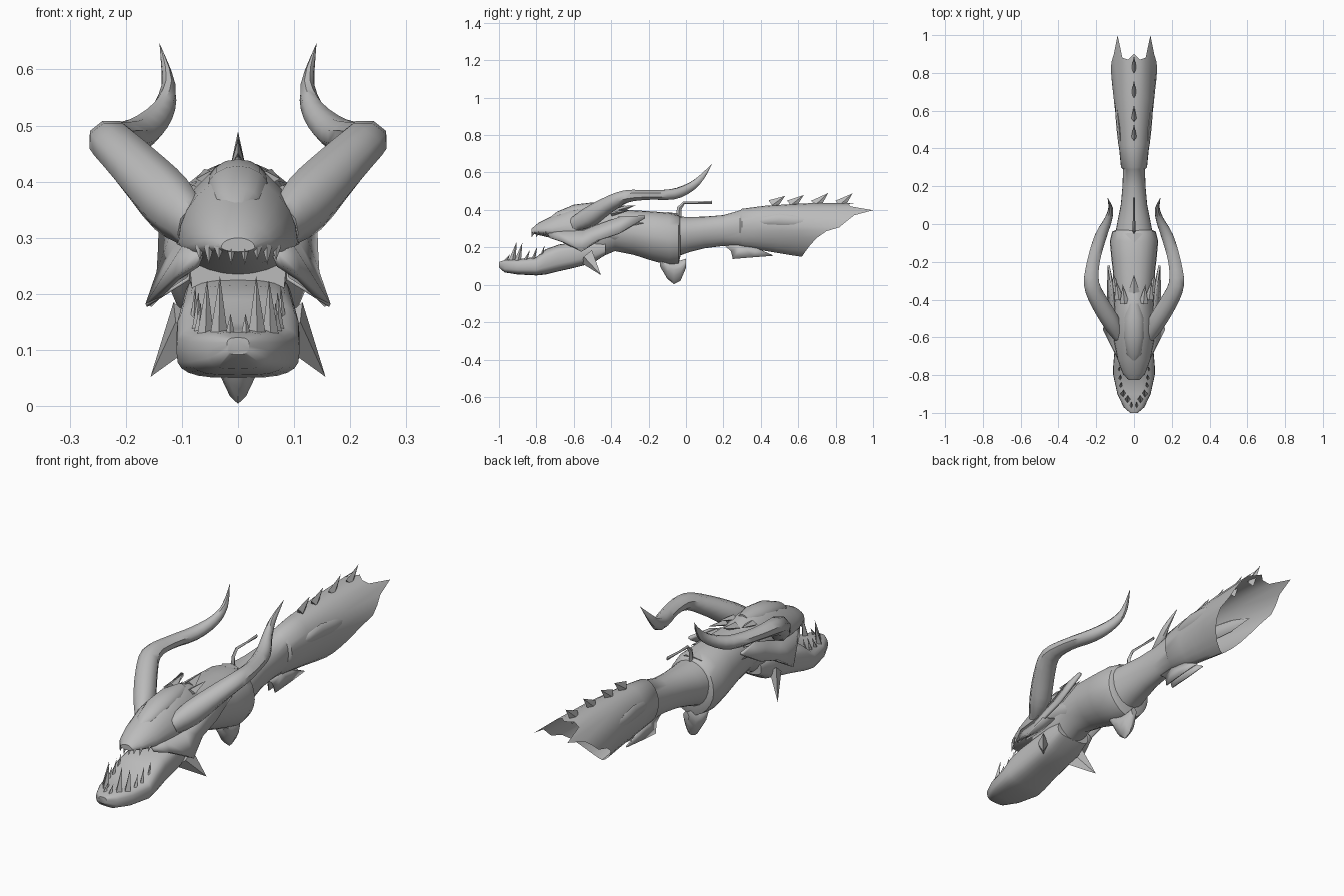
import bpy, math
from mathutils import Vector

if "Cube" in bpy.data.objects:
    bpy.data.objects.remove(bpy.data.objects["Cube"])

grey = bpy.data.materials.new("stone_grey")
grey.diffuse_color = (0.5, 0.5, 0.5, 1)
grey.use_nodes = True
grey.node_tree.nodes["Principled BSDF"].inputs["Base Color"].default_value = grey.diffuse_color


def make(name, verts, faces, mirror=False, thick=0, angle=40):
    me = bpy.data.meshes.new(name)
    me.from_pydata([tuple(v) for v in verts], [], faces)
    me.materials.append(grey)
    ob = bpy.data.objects.new(name, me)
    bpy.context.collection.objects.link(ob)
    bpy.ops.object.select_all(action='DESELECT')
    ob.select_set(True)
    bpy.context.view_layer.objects.active = ob
    bpy.ops.object.mode_set(mode='EDIT')
    bpy.ops.mesh.select_all(action='SELECT')
    bpy.ops.mesh.remove_doubles(threshold=0.0001)
    bpy.ops.mesh.normals_make_consistent(inside=False)
    bpy.ops.object.mode_set(mode='OBJECT')
    bpy.ops.object.shade_smooth_by_angle(angle=math.radians(angle))
    if thick:
        ob.modifiers.new("thickness", 'SOLIDIFY').thickness = thick
    if mirror:
        ob.modifiers.new("mirror", 'MIRROR')
    return ob


def skin(rings, n, cap_start, cap_end):
    faces = [(r * n + i, r * n + (i + 1) % n, (r + 1) * n + (i + 1) % n, (r + 1) * n + i)
             for r in range(rings - 1) for i in range(n)]
    if cap_start:
        faces.append(tuple(range(n)))
    if cap_end:
        faces.append(tuple(range((rings - 1) * n, rings * n)))
    return faces


def loft(name, stations, power=2.0, mid=0.5, n=24, caps=(True, True), rim=None):
    """Stations along y: y, half width, top z, bottom z, then optional backward lean
    of the top and power of the lower half. rim gives y of the last ring, bottom to top."""
    verts = []
    for j, (y, w, top, bot, *more) in enumerate(stations):
        lean = more[0] if more else 0
        low = more[1] if len(more) > 1 else power
        zm = bot + mid * (top - bot)
        for i in range(n):
            a = 2 * math.pi * i / n
            c, s = math.cos(a), math.sin(a)
            p = power if s > 0 else low
            x = w * math.copysign(abs(c) ** (2 / p), c)
            h = (top - zm) if s > 0 else (zm - bot)
            z = zm + h * math.copysign(abs(s) ** (2 / p), s)
            yy = y + lean * (z - bot) / (top - bot)
            if rim and j == len(stations) - 1:
                d = (i + n // 4) % n
                yy = rim[min(d, n - d)]
            verts.append((x, yy, z))
    return make(name, verts, skin(len(stations), n, *caps))


def tube(name, pts, n=4, mirror=False, angle=40, turn=0):
    """Sweep through points: x, y, z, side radius, upper radius."""
    P = [Vector(p[:3]) for p in pts]
    verts = []
    for j, p in enumerate(pts):
        t = (P[min(j + 1, len(P) - 1)] - P[max(j - 1, 0)]).normalized()
        ref = Vector((0, 0, 1)) if abs(t.z) < 0.85 else Vector((0, -1, 0))
        side = t.cross(ref).normalized()
        up = side.cross(t)
        for i in range(n):
            a = 2 * math.pi * (i + turn) / n
            verts.append(P[j] + side * math.cos(a) * p[3] + up * math.sin(a) * p[4])
    return make(name, verts, skin(len(pts), n, True, pts[-1][3] > 0), mirror, 0, angle)


def smooth_path(pts, steps=3):
    """Catmull-Rom refinement of a tube path."""
    out = []
    for i in range(len(pts) - 1):
        a, b, c, d = (pts[max(i - 1, 0)], pts[i], pts[i + 1], pts[min(i + 2, len(pts) - 1)])
        for k in range(steps):
            t = k / steps
            out.append(tuple(0.5 * (2 * q + (r - p) * t + (2 * p - 5 * q + 4 * r - s) * t * t
                                    + (3 * q - p - 3 * r + s) * t ** 3)
                             for p, q, r, s in zip(a, b, c, d)))
    return out + [tuple(pts[-1])]


def spike(name, base, tip, rs, ru, mirror=False):
    return tube(name, [(*base, rs, ru), (*tip, 0, 0)], 4, mirror, 20)


def strip(name, tops, bots, thick=0.012):
    m = len(tops)
    return make(name, tops + bots, [(i, i + 1, m + i + 1, m + i) for i in range(m - 1)],
                True, thick, 25)


# Skull with rounded dome
loft("skull", [(-.825, .03, .30, .275), (-.79, .06, .33, .266), (-.72, .086, .365, .25),
               (-.62, .106, .41, .235), (-.52, .11, .432, .22), (-.42, .105, .425, .21),
               (-.33, .095, .40, .2)], 1.9, 0.33)
# Raised brow shield on the dome
loft("brow_shield", [(-.73, .012, .358, .34), (-.69, .04, .39, .34), (-.6, .055, .428, .36),
                     (-.5, .055, .44, .37), (-.42, .03, .432, .38)], 2, 0.4, 16)
# Lower jaw
loft("lower_jaw", [(-1, .02, .122, .092), (-.97, .055, .132, .066), (-.9, .088, .138, .055),
                   (-.8, .11, .148, .05), (-.75, .11, .19, .055), (-.68, .104, .215, .072),
                   (-.6, .1, .228, .09), (-.5, .096, .24, .115), (-.43, .088, .23, .16)], 3.2)
# Throat and shoulder, ending in a flared collar
loft("shoulder", [(-.62, .085, .34, .14, 0, 2.2), (-.45, .095, .40, .15, 0, 2),
                  (-.38, .1, .402, .18, 0, 1.8), (-.28, .108, .398, .16, 0, 1.8),
                  (-.18, .12, .392, .128, 0, 1.8), (-.09, .128, .385, .105, 0, 1.8),
                  (-.04, .115, .372, .11, 0, 1.8), (-.03, .095, .36, .15)], 2.2, 0.5)
loft("collar_keel", [(-.14, .03, .15, .1), (-.1, .042, .14, .032), (-.065, .036, .13, .004),
                     (-.03, .03, .13, .02), (0.0, .015, .14, .09)], 1.5, 0.6, 12)
spike("collar_point", (0, -.05, .37), (0, -.1, .388), .05, .012)
# Thin hook rising behind the collar
tube("collar_hook", [(0, -.04, .36, .008, .016), (0, -.035, .41, .008, .013),
                     (0, -.01, .438, .007, .008), (0, .06, .438, .006, .006),
                     (0, .14, .44, .004, .009)])
# Neck, open at the rear with a slanted rim, narrow floor and two side prongs
loft("neck", [(-.05, .1, .365, .15), (.02, .086, .362, .175), (.1, .07, .364, .195),
              (.2, .061, .372, .208), (.29, .058, .398, .205), (.3, .069, .406, .2, 0, 1.9),
              (.4, .08, .422, .185, .02, 1.7), (.48, .09, .43, .172, .07, 1.55),
              (.55, .103, .437, .16, .13, 1.45), (.62, .123, .436, .15, .24, 1.35)],
     2, 0.55, caps=(True, False),
     rim=[.62, .625, .64, .665, .70, .75, .82, .86, .90, 1.0, .88, .87, .90])
# Almond panel on each side of the neck
tube("neck_side_panel", [(.066, .36, .33, 0, 0), (.071, .42, .34, .012, .025),
                         (.078, .5, .345, .014, .035), (.087, .58, .34, .012, .03),
                         (.1, .7, .335, 0, 0)], 8, True)
# Dorsal spikes
for i, (y, h) in enumerate([(.46, .475), (.56, .48), (.69, .49), (.82, .488)]):
    spike(f"dorsal_spike_{i}", (0, y, .425), (0, y + .07, h), .014, .032)
# Crest scales along the back of the skull
spike("crest_spike", (0, -.36, .40), (0, -.27, .425), .03, .02)
for i, (x, y, z) in enumerate([(.05, -.42, .405), (.08, -.40, .38), (.095, -.36, .35)]):
    spike(f"crest_scale_{i}", (x, y, z), (x * 1.1 + .005, y + .1, z + .018), .025, .014, True)
# Horns
tube("horn", smooth_path([(.08, -.60, .32, .03, .04), (.12, -.52, .36, .05, .055),
                          (.18, -.42, .425, .05, .045), (.224, -.32, .472, .044, .036),
                          (.215, -.2, .48, .036, .028), (.178, -.07, .484, .034, .03),
                          (.138, .02, .52, .022, .025), (.124, .08, .57, .013, .017),
                          (.14, .14, .647, 0, 0)]), 8, True, 50, 0.5)
# Cheek plate sweeping back into a point
strip("cheek_plate",
      [(.07, -.74, .275), (.1, -.68, .285), (.11, -.55, .29), (.112, -.45, .33),
       (.12, -.35, .365), (.14, -.22, .37)],
      [(.08, -.73, .25), (.115, -.66, .23), (.165, -.56, .182), (.145, -.47, .24),
       (.143, -.36, .275), (.14, -.22, .358)])
strip("cheek_underside", [(.09, -.66, .23), (.165, -.56, .182), (.145, -.47, .24)],
      [(.09, -.62, .24), (.09, -.55, .23), (.09, -.45, .25)], .006)
spike("cheek_spike", (.1, -.4, .32), (.13, -.22, .33), .012, .03, True)
# Jaw corner spikes
spike("jaw_spike", (.092, -.53, .15), (.156, -.455, .052), .025, .05, True)
# Lower teeth
for i, (x, y, h, r) in enumerate([(.014, -.965, .165, .009), (.034, -.93, .232, .016),
                                  (.058, -.90, .225, .015), (.07, -.86, .185, .01),
                                  (.074, -.82, .205, .01), (.08, -.78, .215, .01)]):
    spike(f"lower_tooth_{i}", (x, y, .125), (x * .95, y + .025, h), r, r * 1.2, True)
# Upper teeth
for i, (x, y) in enumerate([(.012, -.815), (.034, -.81), (.052, -.79), (.068, -.75)]):
    spike(f"upper_tooth_{i}", (x, y, .285), (x, y - .012, .252 + .008 * (i % 2)), .009, .01, True)
# Fins under the neck
strip("neck_fin", [(.015, .2, .215), (.02, .3, .21), (.022, .38, .195), (.02, .46, .16)],
      [(.015, .24, .18), (.02, .25, .138), (.022, .36, .147), (.02, .465, .155)], .006)
